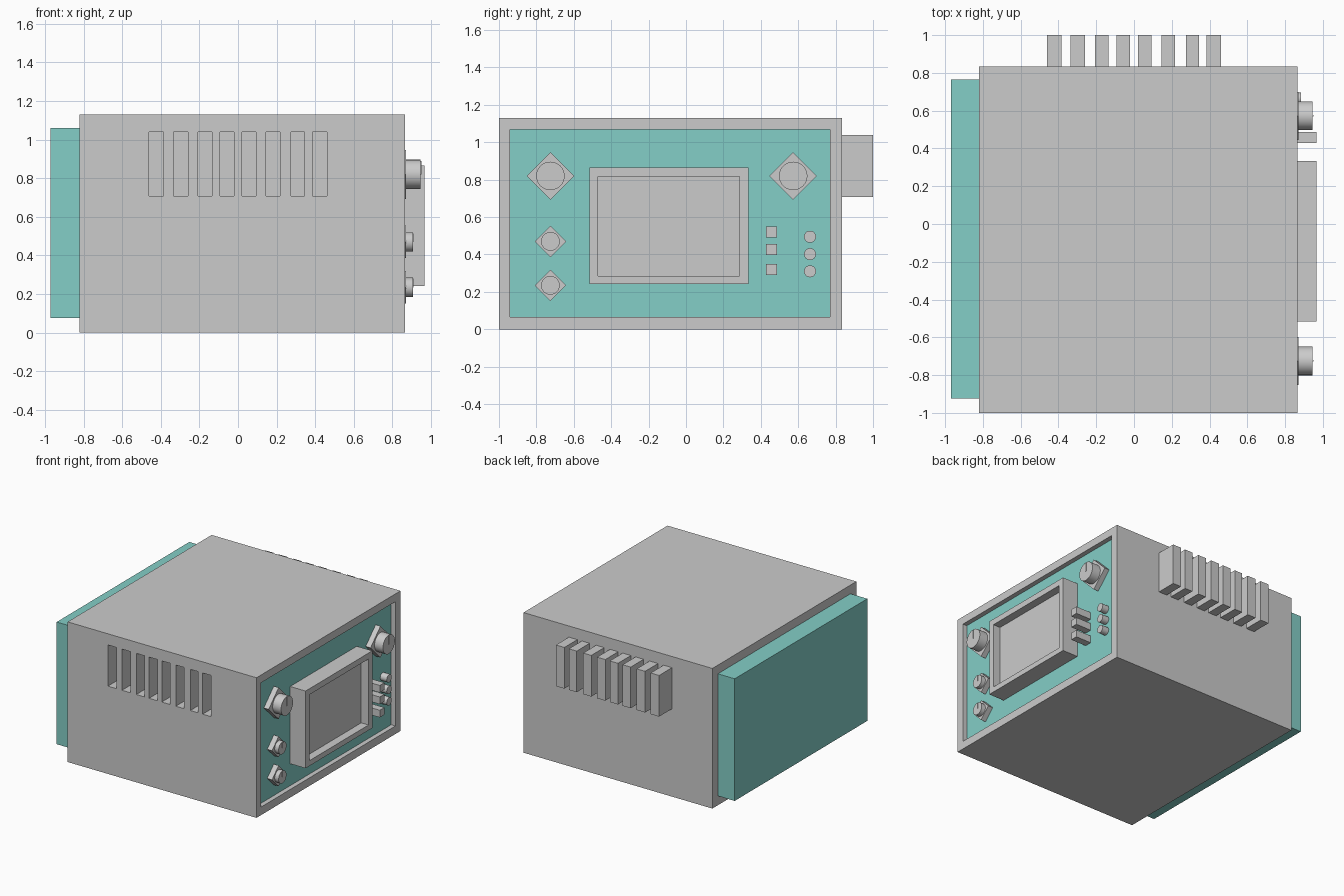
import bpy, bmesh
from math import pi
from mathutils import Matrix, Vector

if "Cube" in bpy.data.objects:
    bpy.data.objects.remove(bpy.data.objects["Cube"])


def boxes(name, specs, mat=None):
    """One object made of axis-aligned boxes (x0, x1, y0, y1, z0, z1)."""
    bm = bmesh.new()
    for x0, x1, y0, y1, z0, z1 in specs:
        m = Matrix.Translation(((x0 + x1) / 2, (y0 + y1) / 2, (z0 + z1) / 2))
        m = m @ Matrix.Diagonal((x1 - x0, y1 - y0, z1 - z0, 1))
        bmesh.ops.create_cube(bm, size=1, matrix=m)
    return finish(name, bm, mat)


def prism(name, y, z, r, x0, x1, sides=32):
    """Prism or cylinder lying along x."""
    bm = bmesh.new()
    m = Matrix.Translation(((x0 + x1) / 2, y, z)) @ Matrix.Rotation(pi / 2, 4, 'Y')
    if sides == 4:
        m = m @ Matrix.Rotation(0, 4, 'Z')
    bmesh.ops.create_cone(bm, cap_ends=True, segments=sides, radius1=r, radius2=r,
                          depth=x1 - x0, matrix=m)
    ob = finish(name, bm)
    if sides > 4:
        bpy.context.view_layer.objects.active = ob
        ob.select_set(True)
        bpy.ops.object.shade_smooth_by_angle()
        ob.select_set(False)
    return ob


def finish(name, bm, mat=None):
    me = bpy.data.meshes.new(name)
    bm.to_mesh(me)
    bm.free()
    ob = bpy.data.objects.new(name, me)
    bpy.context.collection.objects.link(ob)
    if mat:
        me.materials.append(mat)
    return ob


def carve(ob, specs):
    """Cut boxes out of an object and bake the result."""
    cutter = boxes("cutter", specs)
    cutter.hide_render = True
    mod = ob.modifiers.new("carve", 'BOOLEAN')
    mod.operation, mod.solver, mod.object = 'DIFFERENCE', 'EXACT', cutter
    bpy.context.view_layer.objects.active = ob
    bpy.ops.object.modifier_apply(modifier=mod.name)
    bpy.data.objects.remove(cutter)


teal = bpy.data.materials.new("teal")
teal.diffuse_color = (0.23, 0.62, 0.57, 1)
teal.use_nodes = True
teal.node_tree.nodes["Principled BSDF"].inputs["Base Color"].default_value = teal.diffuse_color

FACE, PANEL = 0.865, 0.827   # case rim and recessed panel surface

# Case with vent slots in the front and a recess for the control panel
vents = [(-0.46, -0.385), (-0.335, -0.26), (-0.207, -0.135), (-0.093, -0.02),
         (0.02, 0.093), (0.145, 0.217), (0.275, 0.345), (0.385, 0.46)]
case = boxes("case", [(-0.82, FACE, -1, 0.835, 0, 1.13)])
carve(case, [(a, b, -1.1, -0.835, 0.708, 1.04) for a, b in vents]
      + [(PANEL - 0.03, 1, -0.94, 0.77, 0.065, 1.067)])

# Louvre blocks on the far side
boxes("rear_louvres", [(a, b, 0.82, 1, 0.708, 1.04) for a, b in vents])

# Control panel and rear cover
boxes("control_panel", [(PANEL - 0.03, PANEL, -0.94, 0.77, 0.065, 1.067)], teal)
boxes("rear_cover", [(-0.97, -0.81, -0.925, 0.765, 0.075, 1.06)], teal)

# Screen frame with sunken display
screen = boxes("screen", [(PANEL - 0.01, 0.965, -0.517, 0.333, 0.242, 0.865)])
carve(screen, [(0.9, 1.1, -0.47, 0.285, 0.285, 0.817)])

# Knobs on diamond base plates, each with a pointer
knobs = [(-0.725, 0.82, 0.127, 0.076, 0.945), (0.573, 0.82, 0.127, 0.076, 0.945),
         (-0.725, 0.47, 0.084, 0.05, 0.905), (-0.725, 0.235, 0.084, 0.05, 0.905)]
for i, (y, z, base, r, tip) in enumerate(knobs, 1):
    prism(f"knob_base_{i}", y, z, base, PANEL - 0.01, FACE + 0.005, 4)
    prism(f"knob_{i}", y, z, r, PANEL, tip)
    boxes(f"knob_pointer_{i}", [(tip - 0.01, tip + 0.004, y - 0.004, y + 0.004, z, z + r * 0.9)])

# Square push buttons and round indicator lamps
for i, z in enumerate((0.32, 0.427, 0.52), 1):
    boxes(f"push_button_{i}", [(PANEL - 0.01, 0.965, 0.428, 0.487, z - 0.029, z + 0.029)])
for i, z in enumerate((0.31, 0.402, 0.495), 1):
    prism(f"indicator_{i}", 0.663, z, 0.032, PANEL - 0.01, 0.885)
